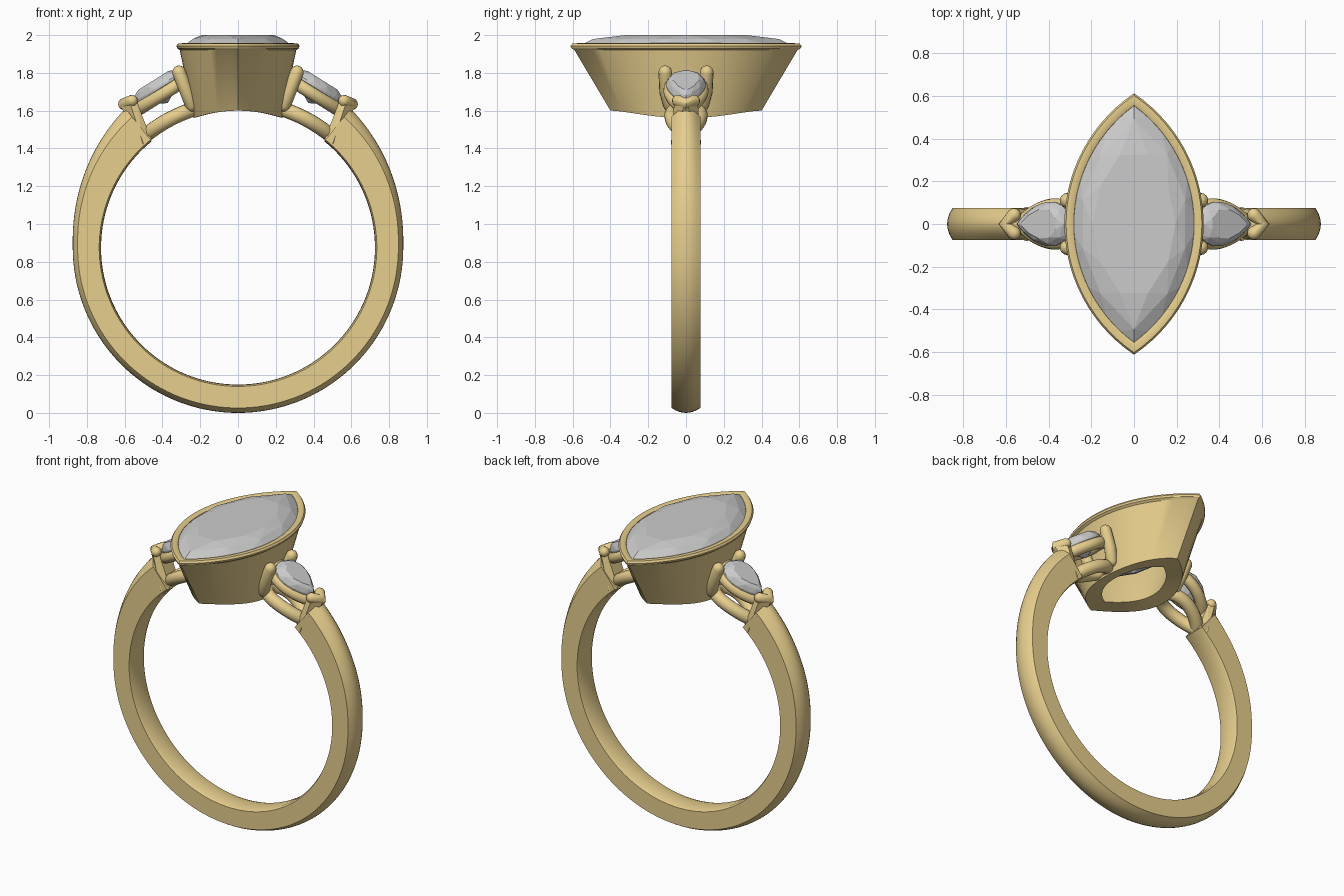
import bpy, bmesh
from math import sin, cos, pi, radians, asin, sqrt
from mathutils import Vector

if "Cube" in bpy.data.objects:
    bpy.data.objects.remove(bpy.data.objects["Cube"])

CZ, RIN, ROUT = 0.875, 0.725, 0.875          # finger hole centre, inner and outer radius
TILT = radians(32)

gold = bpy.data.materials.new("gold")
gold.diffuse_color = (0.80, 0.62, 0.27, 1)
gold.use_nodes = True
gold.node_tree.nodes["Principled BSDF"].inputs["Base Color"].default_value = gold.diffuse_color


def finish(bm, name, mat=gold, smooth=True):
    bmesh.ops.recalc_face_normals(bm, faces=bm.faces[:])
    me = bpy.data.meshes.new(name)
    bm.to_mesh(me)
    bm.free()
    ob = bpy.data.objects.new(name, me)
    bpy.context.collection.objects.link(ob)
    if mat:
        me.materials.append(mat)
    if smooth:
        select(ob)
        bpy.ops.object.shade_smooth_by_angle(angle=radians(32))
    return ob


def select(ob):
    bpy.ops.object.select_all(action='DESELECT')
    ob.select_set(True)
    bpy.context.view_layer.objects.active = ob


def loft(rings, name, closed):
    """Skin a list of equal closed rings; closed joins last to first, else caps."""
    bm = bmesh.new()
    vs = [[bm.verts.new(p) for p in r] for r in rings]
    n = len(vs[0])
    for i in range(len(vs) if closed else len(vs) - 1):
        a, b = vs[i], vs[(i + 1) % len(vs)]
        for j in range(n):
            k = (j + 1) % n
            bm.faces.new((a[j], a[k], b[k], b[j]))
    if not closed:
        bm.faces.new(vs[0])
        bm.faces.new(vs[-1])
    return finish(bm, name)


def hull(points, name, mat=None):
    bm = bmesh.new()
    for p in points:
        bm.verts.new(p)
    res = bmesh.ops.convex_hull(bm, input=bm.verts[:])
    junk = [v for v in res["geom_interior"] if isinstance(v, bmesh.types.BMVert)]
    bmesh.ops.delete(bm, geom=junk, context='VERTS')
    bmesh.ops.dissolve_limit(bm, angle_limit=radians(1), verts=bm.verts[:], edges=bm.edges[:])
    return finish(bm, name, mat, False)


def tube(pts, r, name, cyclic=False):
    """Round wire along points; open wires get rounded ends."""
    pts = [Vector(p) for p in pts]
    path = [(p, 1.0) for p in pts]
    if not cyclic:
        caps = [radians(a) for a in (25, 50, 70, 89)]
        d0, d1 = (pts[0] - pts[1]).normalized(), (pts[-1] - pts[-2]).normalized()
        path = ([(pts[0] + d0 * r * sin(a), cos(a)) for a in reversed(caps)] + path
                + [(pts[-1] + d1 * r * sin(a), cos(a)) for a in caps])
    cu = bpy.data.curves.new(name, 'CURVE')
    cu.dimensions = '3D'
    cu.bevel_depth, cu.bevel_resolution = r, 4
    sp = cu.splines.new('POLY')
    sp.points.add(len(path) - 1)
    for q, (p, rad) in zip(sp.points, path):
        q.co, q.radius = (*p, 1), rad
    sp.use_cyclic_u = cyclic
    cu.materials.append(gold)
    ob = bpy.data.objects.new(name, cu)
    bpy.context.collection.objects.link(ob)
    select(ob)
    bpy.ops.object.convert(target='MESH')
    bpy.ops.object.shade_smooth_by_angle(angle=radians(50))


def marquise(w, l, n, shift=0.0):
    """Pointed oval made of two arcs, n points per arc."""
    R = (l * l + w * w) / (2 * w)
    A = asin(l / R)
    out = []
    for s in (1, -1):
        for i in range(n):
            t = -A + 2 * A * (i + shift) / n
            out.append((s * (R * cos(t) - R + w), s * R * sin(t)))
    return out


def pear(a, b, n, shift=0.0):
    """Drop outline: round end at -a, point at +a, half width b."""
    out = []
    for i in range(n):
        t = 2 * pi * (i + shift) / n
        out.append((-a * cos(t), b / 0.82 * sin(t) * abs(cos(t / 2)) ** 0.7))
    return out


# Shank: domed section swept round the finger, growing taller at the shoulders
rings = []
START, END, N = 51, -231, 120
for i in range(N + 1):
    deg = START + (END - START) * i / N
    up = max(0, (deg if deg > -90 else -180 - deg) / 51)
    ro = ROUT + 0.072 * up ** 1.4
    drop = 0.026 + 0.03 * up ** 2
    a = radians(deg)
    sec = [(RIN + 0.010, -0.076), (RIN + 0.002, -0.055), (RIN, 0), (RIN + 0.002, 0.055), (RIN + 0.010, 0.076)]
    sec += [(ro - drop * (y / 0.076) ** 2, y) for y in (0.076, 0.057, 0.038, 0.019, 0, -0.019, -0.038, -0.057, -0.076)]
    rings.append([(r * cos(a), y, CZ + r * sin(a)) for r, y in sec])
loft(rings, "shank", False)

# Centre bezel: flared marquise wall, its foot following the finger hole (z None)
levels = [(0.235, 0.40, None), (0.308, 0.59, 1.92), (0.322, 0.607, 1.93), (0.326, 0.612, 1.942),
          (0.318, 0.602, 1.955), (0.296, 0.575, 1.957), (0.282, 0.555, 1.95), (0.272, 0.54, 1.92),
          (0.235, 0.46, 1.85), (0.15, 0.27, None)]
loft([[(x, y, z or CZ + sqrt(RIN ** 2 - x * x)) for x, y in marquise(w, l, 28)]
      for w, l, z in levels], "centre_bezel", True)


# Stones: convex hulls of table, crown, girdle, pavilion and culet points
def gem(outline, w, l, depth, crown, count, place, name):
    pts = []
    for scale, h, n, sh in ((0.68, crown, count, 0.5), (0.88, crown * 0.62, count, 0.0),
                            (1, 0.0, count * 3, 0), (1, -0.012, count * 3, 0), (0.55, -depth * 0.6, count, 0.5)):
        pts += [place(x, y, h) for x, y in outline(w * scale, l * scale, n, sh)]
    pts.append(place(0, 0, -depth))
    hull(pts, name)


gem(marquise, 0.285, 0.56, 0.27, 0.055, 5, lambda x, y, h: (x, y, 1.945 + h), "centre_stone")

# Side settings, built once and mirrored by the sign s
for s, side in ((1, "right"), (-1, "left")):
    def tilted(u, y, h):
        return (s * (0.425 + u * cos(TILT) + h * sin(TILT)), y, 1.725 - u * sin(TILT) + h * cos(TILT))

    def arched(u, y):
        phi = radians(28) + u / 0.77
        return (s * 0.77 * sin(phi), y, CZ + 0.77 * cos(phi))

    gem(pear, 0.145, 0.104, 0.10, 0.042, 10, tilted, side + "_side_stone")
    tube([tilted(u, y, -0.045) for u, y in pear(0.145, 0.085, 40)], 0.035, side + "_upper_rail", True)
    tube([arched(u, y) for u, y in pear(0.15, 0.075, 40)], 0.04, side + "_lower_rail", True)
    for y, end in ((-1, "front"), (1, "back")):
        tube([(s * 0.245, y * 0.085, 1.63), (s * 0.272, y * 0.105, 1.70), (s * 0.312, y * 0.11, 1.803)],
             0.036, f"{side}_{end}_prong")
    # Pointed shoulder block and the V-shaped claw over the stone's tip
    block = [(s * x, k * y, z) for k in (1, -1) for x, y, z in
             ((0.457, 0.05, 1.445), (0.50, 0.08, 1.42), (0.535, 0.05, 1.645), (0.575, 0.062, 1.65), (0.62, 0.012, 1.62))]
    hull(block, side + "_shoulder_block", gold)
    tube([(s * 0.562, -0.042, 1.652), (s * 0.603, 0, 1.635), (s * 0.562, 0.042, 1.652)], 0.032, side + "_v_claw")
